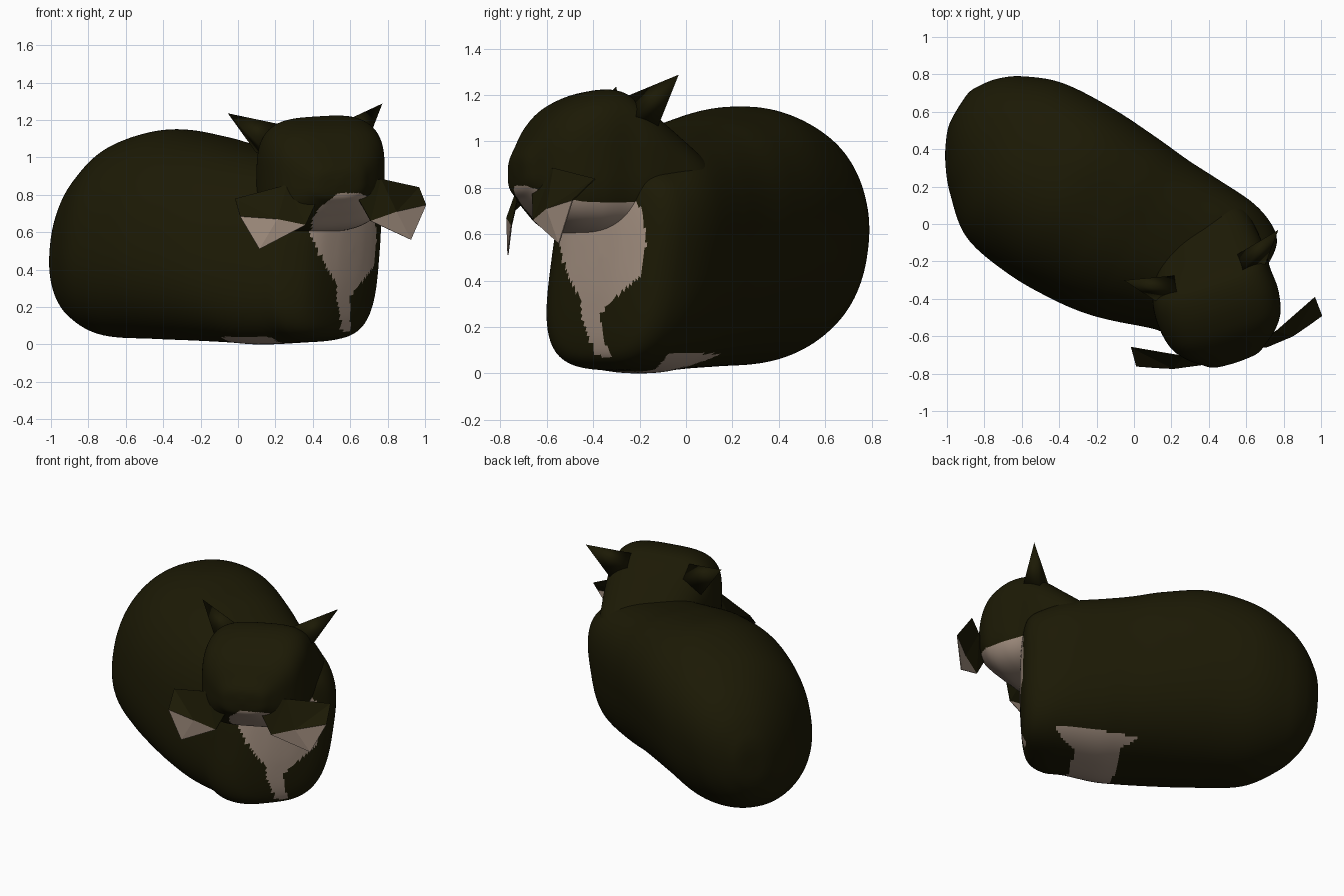
import bpy, bmesh, math
from mathutils import Vector

if "Cube" in bpy.data.objects:
    bpy.data.objects.remove(bpy.data.objects["Cube"])


def material(name, rgb):
    m = bpy.data.materials.new(name)
    m.diffuse_color = (*rgb, 1)
    m.use_nodes = True
    m.node_tree.nodes["Principled BSDF"].inputs["Base Color"].default_value = m.diffuse_color
    return m


DARK = material("dark fur", (0.0115, 0.010, 0.0015))
PALE = material("pale fur", (0.37, 0.28, 0.22))

# Body axis runs back-left to front-right; the head turns towards the front
U, N = Vector((0.85, -0.53, 0)), Vector((0.53, 0.85, 0))
R, F = Vector((0.95, 0.31, 0)), Vector((0.31, -0.95, 0))
HEAD = Vector((0.365, -0.185, 0))


def body_point(u, n, z):
    # the chest is slanted to face the way the head looks, and the body leans
    u += 0.15 * n * max(0, min(1, u / 0.6))
    n += 0.15 * (z - 0.55)
    return U * u + N * n + Vector((0, 0, z))


def head_point(r, d, z):
    return HEAD + R * r + F * d + Vector((0, 0, z + 0.06 * r))


def finish(bm, name, smooth=True):
    bmesh.ops.recalc_face_normals(bm, faces=bm.faces[:])
    me = bpy.data.meshes.new(name)
    bm.to_mesh(me)
    bm.free()
    me.materials.append(DARK)
    me.materials.append(PALE)
    for p in me.polygons:
        p.use_smooth = smooth
    ob = bpy.data.objects.new(name, me)
    bpy.context.collection.objects.link(ob)
    return ob


def spline(rows, steps):
    out = []
    for i in range(len(rows) - 1):
        a, b, c, d = (rows[max(0, min(len(rows) - 1, i + k))] for k in (-1, 0, 1, 2))
        for s in range(steps):
            t = s / steps
            out.append([0.5 * (2*q + (r-p)*t + (2*p-5*q+4*r-w)*t*t + (3*q-p-3*r+w)*t**3)
                        for p, q, r, w in zip(a, b, c, d)])
    return out + [list(rows[-1])]


def power(v, e):
    return math.copysign(abs(v) ** (2 / e), v)


def loft(name, rows, place, rule, sides=140, steps=10):
    """Rows: distance, centre, half width, bottom, top, squareness."""
    bm = bmesh.new()
    rings = []
    for x, c, hw, zb, zt, e in spline(rows, steps):
        ring = []
        for k in range(sides):
            a = 2 * math.pi * k / sides
            ring.append(bm.verts.new(place(x, c + hw * power(math.cos(a), e),
                                           (zb + zt) / 2 + (zt - zb) / 2 * power(math.sin(a), e))))
        rings.append(ring)
    for p, q in zip(rings, rings[1:]):
        for k in range(sides):
            j = (k + 1) % sides
            bm.faces.new((p[k], p[j], q[j], q[k]))
    bm.faces.new(rings[0])
    bm.faces.new(rings[-1])
    for f in bm.faces:
        f.material_index = 1 if rule(f.calc_center_median()) else 0
    return finish(bm, name)


# Pale bib outline: height, left limit, right limit across the head direction
BIB = [(0.07, 0.41, 0.47), (0.25, 0.36, 0.45), (0.32, 0.36, 0.52), (0.42, 0.29, 0.63),
       (0.55, 0.21, 0.65), (0.68, 0.17, 0.64), (0.74, 0.20, 0.61), (0.81, 0.28, 0.40)]


def in_bib(p):
    s = p.dot(R)
    for (z0, l0, r0), (z1, l1, r1) in zip(BIB, BIB[1:]):
        if z0 <= p.z < z1:
            t = (p.z - z0) / (z1 - z0)
            return l0 + (l1 - l0) * t < s < r0 + (r1 - r0) * t
    return False


def body_rule(p):
    u, n = p.dot(U), p.dot(N) + 0.08
    low, high = 0.1 - 1.4 * max(0, n - 0.18), 0.38 + 0.9 * max(0, n - 0.15)
    belly = p.z < (0.085 if n > 0 else 0.04) and -0.35 < n < 0.43 and low < u < high
    return belly or (u > 0.42 and p.y < -0.16 and in_bib(p))


def head_rule(p):
    return (p - HEAD).dot(F) > 0.1 and in_bib(p)


# Curled-up body
loft("body", [
    (-1.125, 0.04, 0.01, 0.49, 0.52, 2.2), (-1.12, 0.04, 0.09, 0.39, 0.62, 2.2),
    (-1.095, 0.03, 0.155, 0.30, 0.71, 2.2), (-1.03, 0.015, 0.255, 0.20, 0.83, 2.2),
    (-0.92, -0.01, 0.36, 0.115, 0.95, 2.2), (-0.72, -0.05, 0.475, 0.045, 1.08, 2.25),
    (-0.43, -0.065, 0.51, 0.03, 1.15, 2.3), (-0.15, -0.06, 0.50, 0.02, 1.115, 2.4),
    (0.06, -0.045, 0.475, 0.01, 1.06, 2.5), (0.22, -0.02, 0.45, 0.0, 1.02, 2.6),
    (0.42, 0.015, 0.41, 0.01, 0.97, 2.8), (0.55, 0.015, 0.375, 0.02, 0.91, 3.1),
    (0.64, 0.02, 0.31, 0.05, 0.87, 3.2), (0.68, 0.02, 0.23, 0.13, 0.82, 3),
    (0.70, 0.02, 0.11, 0.32, 0.70, 2.5), (0.705, 0.02, 0.01, 0.50, 0.52, 2.2)],
    body_point, body_rule)

# Head and neck
loft("head", [
    (-0.30, 0.08, 0.15, 0.60, 0.86, 2.4), (-0.18, 0.06, 0.24, 0.60, 0.96, 2.5),
    (-0.05, 0.04, 0.285, 0.60, 1.07, 2.7), (0.06, 0.02, 0.315, 0.60, 1.16, 3.0),
    (0.16, 0, 0.33, 0.60, 1.215, 3.4), (0.28, 0, 0.335, 0.60, 1.21, 3.4),
    (0.40, 0, 0.31, 0.625, 1.16, 3.4), (0.48, 0, 0.255, 0.69, 1.09, 3.2),
    (0.54, 0, 0.18, 0.75, 1.00, 3), (0.575, 0, 0.12, 0.79, 0.94, 2.8),
    (0.585, 0, 0.02, 0.85, 0.89, 2.4)],
    lambda d, r, z: head_point(r, d, z), head_rule)

# Pointed ears, mirrored across the head
for side, word in ((-1, "left"), (1, "right")):
    bm = bmesh.new()
    base = [(0.16, 0.14, 1.18), (0.29, 0.16, 1.06), (0.29, 0.03, 1.04), (0.17, 0.04, 1.12)]
    vs = [bm.verts.new(head_point(side * r, d, z)) for r, d, z in base]
    tip = bm.verts.new(head_point(side * 0.435, -0.02, 1.262))
    bm.faces.new(vs)
    for k in range(4):
        bm.faces.new((vs[k], vs[(k + 1) % 4], tip))
    finish(bm, word + "_ear")

# Thin whisker plates: dark upper part, pale lower part
A, B, C = (0.51, 0.36, 0.81), (0.26, 0.48, 0.87), (0.08, 0.53, 0.84)
D, E = (0.18, 0.55, 0.65), (0.42, 0.50, 0.535)
H, I = (0.33, 0.53, 0.69), (0.515, 0.465, 0.715)
for side, word in ((-1, "left"), (1, "right")):
    bm = bmesh.new()
    verts = {p: bm.verts.new(head_point(side * p[0], p[1] + 0.05 * side * p[0], p[2]))
             for p in (A, B, C, D, E, H, I)}
    for pts, mat in (((A, B, H), 0), ((A, H, I), 0), ((B, C, D), 0), ((B, D, H), 0),
                     ((I, H, E), 1), ((H, D, E), 1)):
        bm.faces.new([verts[p] for p in pts]).material_index = mat
    ob = finish(bm, word + "_whiskers", False)
    mod = ob.modifiers.new("thickness", "SOLIDIFY")
    mod.thickness = 0.005
